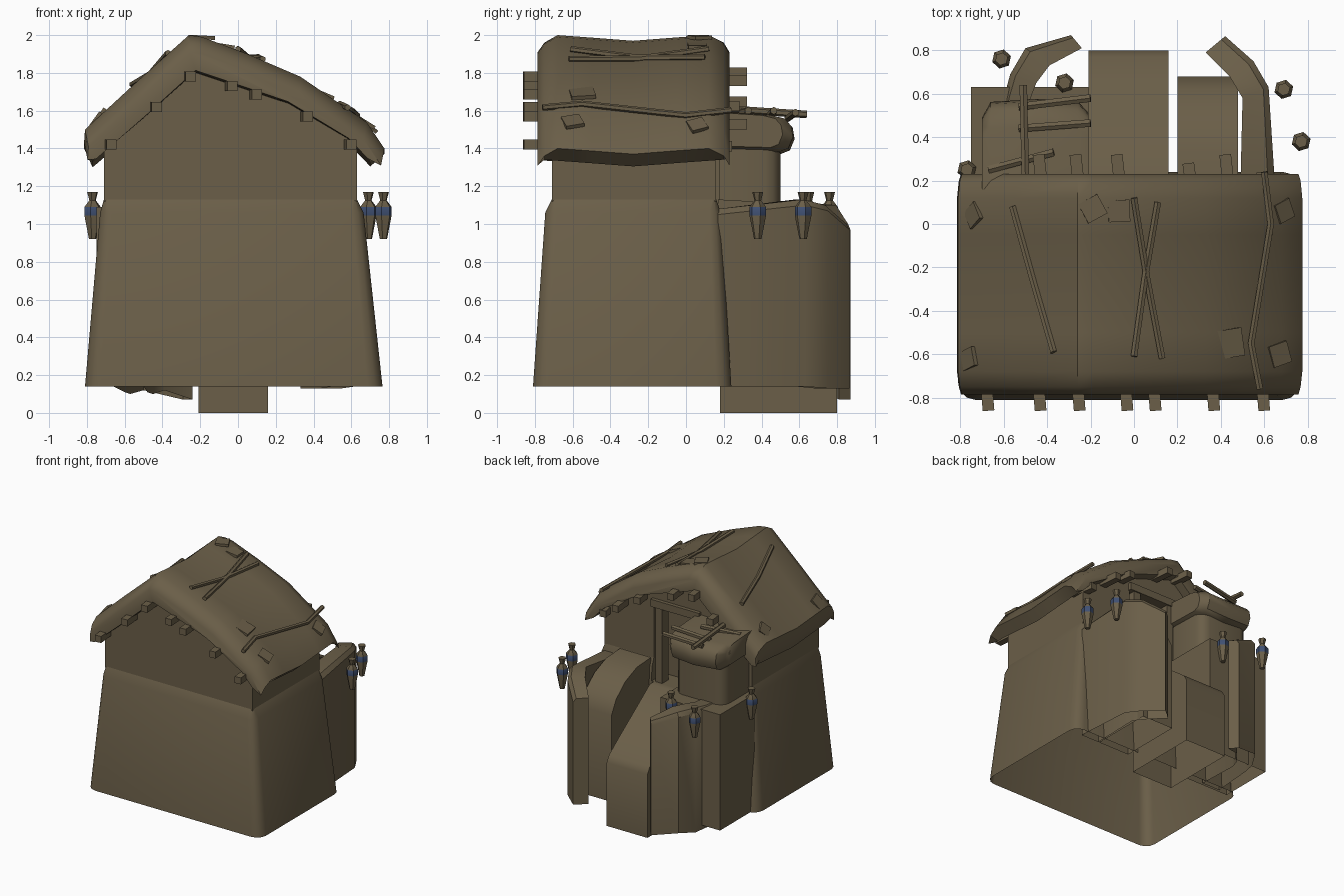
import bpy, bmesh, math
from mathutils import Vector, Matrix

if "Cube" in bpy.data.objects:
    bpy.data.objects.remove(bpy.data.objects["Cube"])


def material(name, rgb):
    m = bpy.data.materials.new(name)
    m.diffuse_color = (*rgb, 1)
    m.use_nodes = True
    m.node_tree.nodes["Principled BSDF"].inputs["Base Color"].default_value = m.diffuse_color
    return m


CLAY = material("clay_brown", (0.145, 0.113, 0.065))
BLUE = material("blue_glaze", (0.05, 0.08, 0.17))


def finish(name, bm, mats=(CLAY,)):
    bmesh.ops.recalc_face_normals(bm, faces=bm.faces)
    me = bpy.data.meshes.new(name)
    bm.to_mesh(me)
    bm.free()
    for m in mats:
        me.materials.append(m)
    ob = bpy.data.objects.new(name, me)
    bpy.context.collection.objects.link(ob)
    return ob


def loft(name, rings, mats=(CLAY,)):
    """Skin a list of equal-length point rings and cap both ends."""
    bm = bmesh.new()
    vs = [[bm.verts.new(p) for p in r] for r in rings]
    n = len(vs[0])
    for a, b in zip(vs, vs[1:]):
        for i in range(n):
            j = (i + 1) % n
            bm.faces.new((a[i], a[j], b[j], b[i]))
    bm.faces.new(vs[0])
    bm.faces.new(vs[-1])
    return finish(name, bm, mats)


def open_up(ob, rule):
    """Remove the faces picked by a rule, leaving a hollow shell."""
    bm = bmesh.new()
    bm.from_mesh(ob.data)
    bm.normal_update()
    bmesh.ops.delete(bm, geom=[f for f in bm.faces if rule(f)], context='FACES')
    bm.to_mesh(ob.data)
    bm.free()


def is_floor(f):
    return f.normal.z < -.7 and f.calc_center_median().z < .2


def box(name, x0, x1, y0, y1, z0, z1):
    return loft(name, [[(x0, y0, z), (x1, y0, z), (x1, y1, z), (x0, y1, z)] for z in (z0, z1)])


def rounded(x0, x1, y0, y1, z, r):
    pts = []
    for cx, cy, a0 in ((x1 - r, y1 - r, 0), (x0 + r, y1 - r, 90), (x0 + r, y0 + r, 180), (x1 - r, y0 + r, 270)):
        for k in range(4):
            a = math.radians(a0 + 30 * k)
            pts.append((cx + r * math.cos(a), cy + r * math.sin(a), z))
    return pts


def stick(name, pts, r, n=6):
    """Round or square stick along a path."""
    pts = [Vector(p) for p in pts]
    rings = []
    for i, p in enumerate(pts):
        d = (pts[min(i + 1, len(pts) - 1)] - pts[max(i - 1, 0)]).normalized()
        side = d.cross(Vector((0, 0, 1))).normalized()
        up = side.cross(d)
        angles = [(k + .5) * math.tau / n for k in range(n)]
        rings.append([p + r * (math.cos(a) * side + math.sin(a) * up) for a in angles])
    return loft(name, rings)


# Lower storey with battered walls and softened corners
lower = loft("lower_walls", [rounded(-.81, .765, -.81, .24, .14, .08),
                             rounded(-.73, .665, -.745, .185, 1.06, .06),
                             rounded(-.71, .63, -.71, .16, 1.13, .02)])

# Upper storey with an off-centre gable
gable = [(-.71, 1.12), (.63, 1.12), (.63, 1.5), (.28, 1.72), (-.24, 1.88), (-.71, 1.48)]
upper = loft("upper_walls", [[(x, y, z) for x, z in gable] for y in (-.71, .16)])

# Recessed doorway in the back wall, then hollow out both storeys
cutter = box("door_cutter", -.23, .18, .02, .4, .95, 1.58)
cutter.hide_render = True
for ob in (lower, upper):
    mod = ob.modifiers.new("doorway", 'BOOLEAN')
    mod.operation = 'DIFFERENCE'
    mod.object = cutter
    bpy.context.view_layer.objects.active = ob
    bpy.ops.object.modifier_apply(modifier=mod.name)
bpy.data.objects.remove(cutter)
open_up(lower, lambda f: is_floor(f) or (f.normal.z > .9 and f.calc_center_median().z > 1.1))
open_up(upper, lambda f: f.normal.z > .5 or (f.normal.z < -.9 and f.calc_center_median().z < 1.2))
for i, x in enumerate((-.2, .12)):
    box(f"door_post_{i}", x - .03, x + .03, .1, .18, .95, 1.6)
box("door_lintel", -.25, .19, .1, .19, 1.56, 1.62)

# Thick sagging roof
OUTER = [(-.815, 1.43), (-.81, 1.5), (-.55, 1.74), (-.26, 2.0), (-.19, 1.99), (.05, 1.9),
         (.33, 1.78), (.68, 1.54), (.775, 1.4)]
INNER = [(.7, 1.335), (.6, 1.44), (.27, 1.635), (-.23, 1.80), (-.5, 1.56), (-.77, 1.33)]


def sag(y):
    return max(0, .03 - .12 * abs(y + .28) ** 1.3)


def roof_ring(y, lip):
    s = sag(y)
    top = [(x * (1 - lip * .25), y, z - s - lip) for x, z in OUTER]
    return top + [(x * (1 - lip * .25), y, z - s + lip * .15) for x, z in INNER]


loft("roof", [roof_ring(-.785, .09), roof_ring(-.75, .04), roof_ring(-.68, 0), roof_ring(-.5, 0),
              roof_ring(-.28, 0), roof_ring(-.05, 0), roof_ring(.12, 0), roof_ring(.2, .04), roof_ring(.23, .09)])


def roof_z(x, y=-.8):
    for (xa, za), (xb, zb) in zip(OUTER[1:], OUTER[2:]):
        if xa <= x <= xb:
            return za + (zb - za) * (x - xa) / (xb - xa) - sag(y)
    return 1.45


# Square rafter ends poking out front and back
for i, (xf, xb, z, yb) in enumerate([(-.67, -.66, 1.42, .22), (-.43, -.44, 1.62, .32), (-.25, -.27, 1.78, .32),
                                     (-.03, -.08, 1.73, .32), (.1, .25, 1.685, .28), (.37, .42, 1.57, .32),
                                     (.6, .59, 1.42, .24)]):
    stick(f"front_rafter_{i}", [(xf, -.86, z), (xf - .02, -.62, z)], .038, 4)
    zb = roof_z(xb) - .19
    stick(f"back_rafter_{i}", [(xb + .03, .05, zb), (xb, yb, zb)], .038, 4)

# Loose sticks lying on the roof
for i, path in enumerate([[(-.56, .08), (-.46, -.28), (-.37, -.59)], [(0, .12), (.06, -.25), (.13, -.62)],
                          [(.11, .1), (.05, -.25), (0, -.61)],
                          [(.6, .24), (.63, 0), (.54, -.55), (.58, -.76)]]):
    stick(f"roof_stick_{i}", [(x, y, roof_z(x, y) + .008) for x, y in path], .017)

# Loose patches half sunk into the roof
for i, (x, y, s, a) in enumerate([(-.74, .04, .09, .6), (-.19, .07, .1, .5), (-.07, .06, .1, .05), (.69, .06, .09, .4),
                                  (-.76, -.62, .09, .3), (.44, -.55, .13, .15), (.67, -.6, .1, .3)]):
    slope = math.atan2(roof_z(x + .03) - roof_z(x - .03), .06)
    bm = bmesh.new()
    mat = (Matrix.Translation((x, y, roof_z(x, y) - .002)) @ Matrix.Rotation(-slope - .2, 4, 'Y')
           @ Matrix.Rotation(a, 4, 'Z') @ Matrix.Diagonal((s, s, .02, 1)))
    bmesh.ops.create_cube(bm, size=1, matrix=mat)
    finish(f"roof_patch_{i}", bm)

# Entrance ramp behind the house
ramp = [(.18, 0), (.8, 0), (.8, .52), (.77, .57), (.65, .66), (.45, .8), (.24, .95), (.18, .95)]
open_up(loft("entrance_ramp", [[(x, y, z) for y, z in ramp] for x in (-.21, .16)]), is_floor)

# Side wings beside the ramp
open_up(box("left_wing", -.75, -.21, .18, .63, .14, 1.09), is_floor)
wing = [(.17, .14), (.68, .14), (.68, .85), (.62, .96), (.5, 1.06), (.35, 1.12), (.17, 1.13)]
open_up(loft("right_wing", [[(x, y, z) for y, z in wing] for x in (.2, .48)]), is_floor)


# Curved parapet walls: outer xy, inner xy, bottom, top
def parapet(name, sections):
    rings = []
    for ox, oy, ix, iy, zb, zt in sections:
        rings.append([(ox, oy, zb), (ox, oy, zt - .03), (ox * .8 + ix * .2, oy * .8 + iy * .2, zt),
                      (ix, iy, zt), (ix, iy, zb)])
    open_up(loft(name, rings), is_floor)


parapet("left_parapet", [(-.66, .2, -.5, .2, .14, 1.08), (-.6, .58, -.48, .57, .11, 1.1), (-.57, .69, -.45, .65, .1, 1.11),
                         (-.5, .81, -.39, .73, .12, 1.1), (-.29, .87, -.24, .81, .07, 1.0)])
parapet("right_parapet", [(.65, .17, .49, .17, .14, 1.08), (.62, .63, .5, .58, .14, 1.13), (.55, .75, .44, .68, .13, 1.1),
                          (.42, .865, .33, .79, .13, 1.0)])

# Small shed over the left wing
loft("shed_walls", [rounded(-.69, -.24, .1, .5, z, .08) for z in (1.0, 1.43)])
shed = [(.15, 1.38), (.5, 1.37), (.55, 1.39), (.575, 1.45), (.565, 1.51), (.53, 1.55), (.45, 1.57), (.15, 1.59)]
loft("shed_roof", [[(x, .15 + (y - .15) * k, 1.47 + (z - 1.47) * k + e) for y, z in shed]
                   for x, k, e in ((-.7, .8, .02), (-.66, .97, .01), (-.45, 1, 0), (-.26, .98, .01), (-.21, .85, .02))])
for i, path in enumerate([[(-.5, .2, 1.61), (-.51, .64, 1.58)], [(-.53, .54, 1.56), (-.2, .58, 1.59)],
                          [(-.53, .44, 1.57), (-.2, .465, 1.6)], [(-.67, .25, 1.58), (-.37, .33, 1.6)],
                          [(-.7, .43, 1.51), (-.62, .43, 1.51)]]):
    stick(f"shed_pole_{i}", path, .02)

# Floating banded vases
for i, (vx, vy) in enumerate([(-.61, .76), (-.32, .65), (-.77, .25), (.69, .62), (.77, .38)]):
    prof = [(.02, .92), (.045, 1.045), (.045, 1.09), (.018, 1.125), (.03, 1.17)]
    rings = [[(vx + r * math.cos(k * math.tau / 6 + .3), vy + r * math.sin(k * math.tau / 6 + .3), z)
              for k in range(6)] for r, z in prof]
    vase = loft(f"vase_{i}", rings, (CLAY, BLUE))
    for f in vase.data.polygons:
        if 1.05 < f.center.z < 1.08:
            f.material_index = 1

# Smooth shading with sharp edges kept
bpy.ops.object.select_all(action='SELECT')
bpy.context.view_layer.objects.active = lower
bpy.ops.object.shade_smooth_by_angle(angle=math.radians(40))
